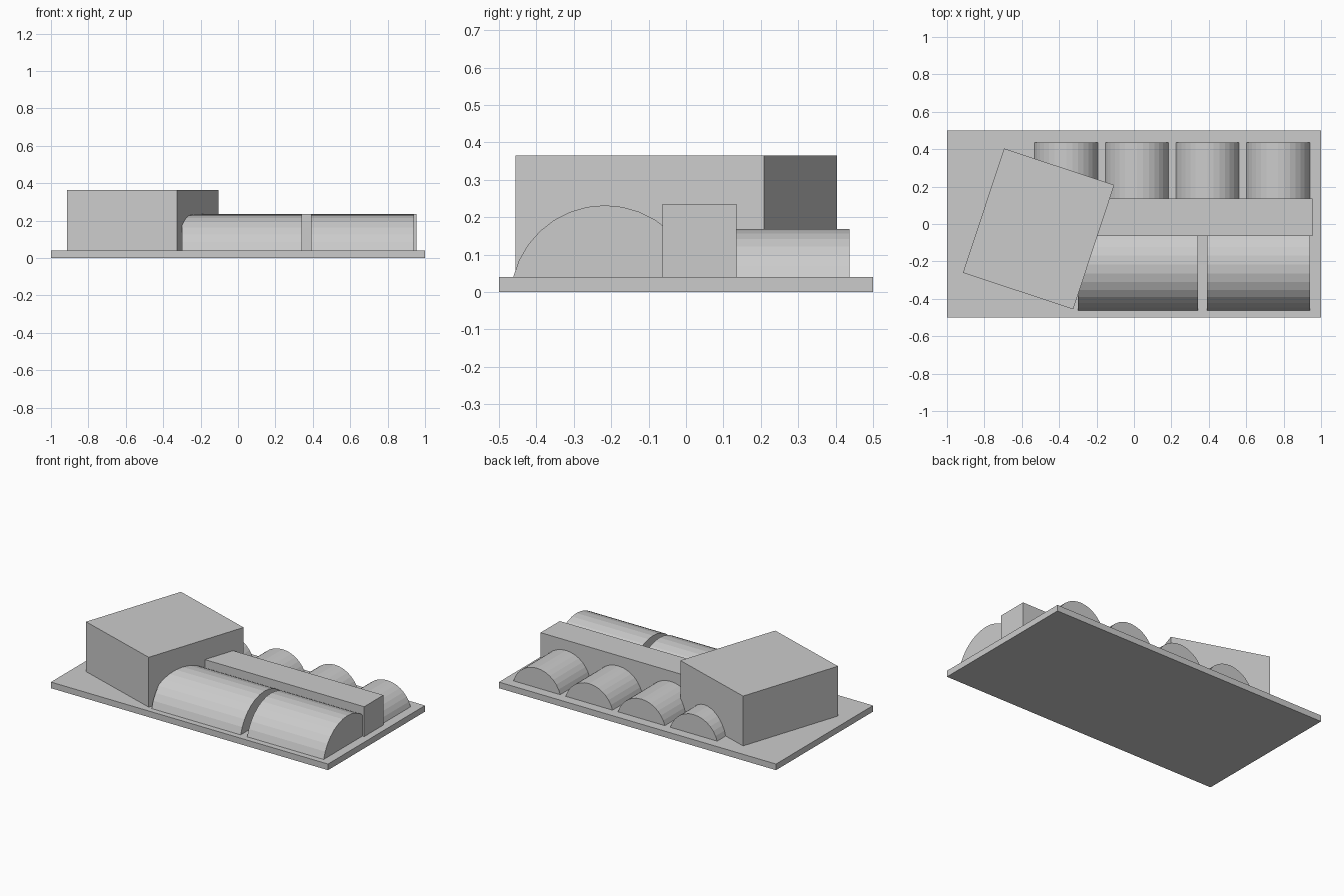
import bpy, bmesh, math
from mathutils import Matrix, Vector

if "Cube" in bpy.data.objects:
    bpy.data.objects.remove(bpy.data.objects["Cube"])

BASE_TOP = 0.04


def finish(name, bm):
    bmesh.ops.recalc_face_normals(bm, faces=bm.faces)
    mesh = bpy.data.meshes.new(name)
    bm.to_mesh(mesh)
    bm.free()
    obj = bpy.data.objects.new(name, mesh)
    bpy.context.collection.objects.link(obj)
    return obj


def box(name, center, size, angle=0.0):
    bm = bmesh.new()
    bmesh.ops.create_cube(bm, size=1.0, matrix=Matrix.Diagonal((*size, 1.0)))
    obj = finish(name, bm)
    obj.location = center
    obj.rotation_euler.z = angle
    return obj


def vault(name, axis, start, end, middle, half_width, height, segments=14):
    """Circular-segment roof resting on the base, extruded along x or y."""
    radius = (half_width ** 2 + height ** 2) / (2 * height)
    half_angle = math.atan2(half_width, radius - height)
    bm = bmesh.new()
    ring = []
    for i in range(segments + 1):
        a = half_angle * (2 * i / segments - 1)
        across = middle + radius * math.sin(a)
        z = BASE_TOP + height - radius * (1 - math.cos(a))
        co = (start, across, z) if axis == 'X' else (across, start, z)
        ring.append(bm.verts.new(co))
    face = bm.faces.new(ring)
    out = bmesh.ops.extrude_face_region(bm, geom=[face], use_keep_orig=True)
    verts = [v for v in out['geom'] if isinstance(v, bmesh.types.BMVert)]
    step = end - start
    vec = Vector((step, 0, 0)) if axis == 'X' else Vector((0, step, 0))
    bmesh.ops.translate(bm, verts=verts, vec=vec)
    return finish(name, bm)


# Ground slab
box("base_slab", (0, 0, 0.02), (2, 1, BASE_TOP))

# Turned main block
box("main_block", (-0.51, -0.026, 0.2025), (0.621, 0.70, 0.325), math.radians(-18.3))

# Long central spine, running into the main block
box("central_spine", (0.30, 0.036, 0.1375), (1.31, 0.198, 0.195))

# Two large front vaults
for i, (x0, x1) in enumerate([(-0.30, 0.343), (0.39, 0.942)]):
    vault(f"front_vault_{i + 1}", 'X', x0, x1, -0.217, 0.245, 0.192)

# Four small rear vaults
for i in range(4):
    vault(f"rear_vault_{i + 1}", 'Y', 0.12, 0.437, -0.362 + 0.3777 * i, 0.169, 0.128)
